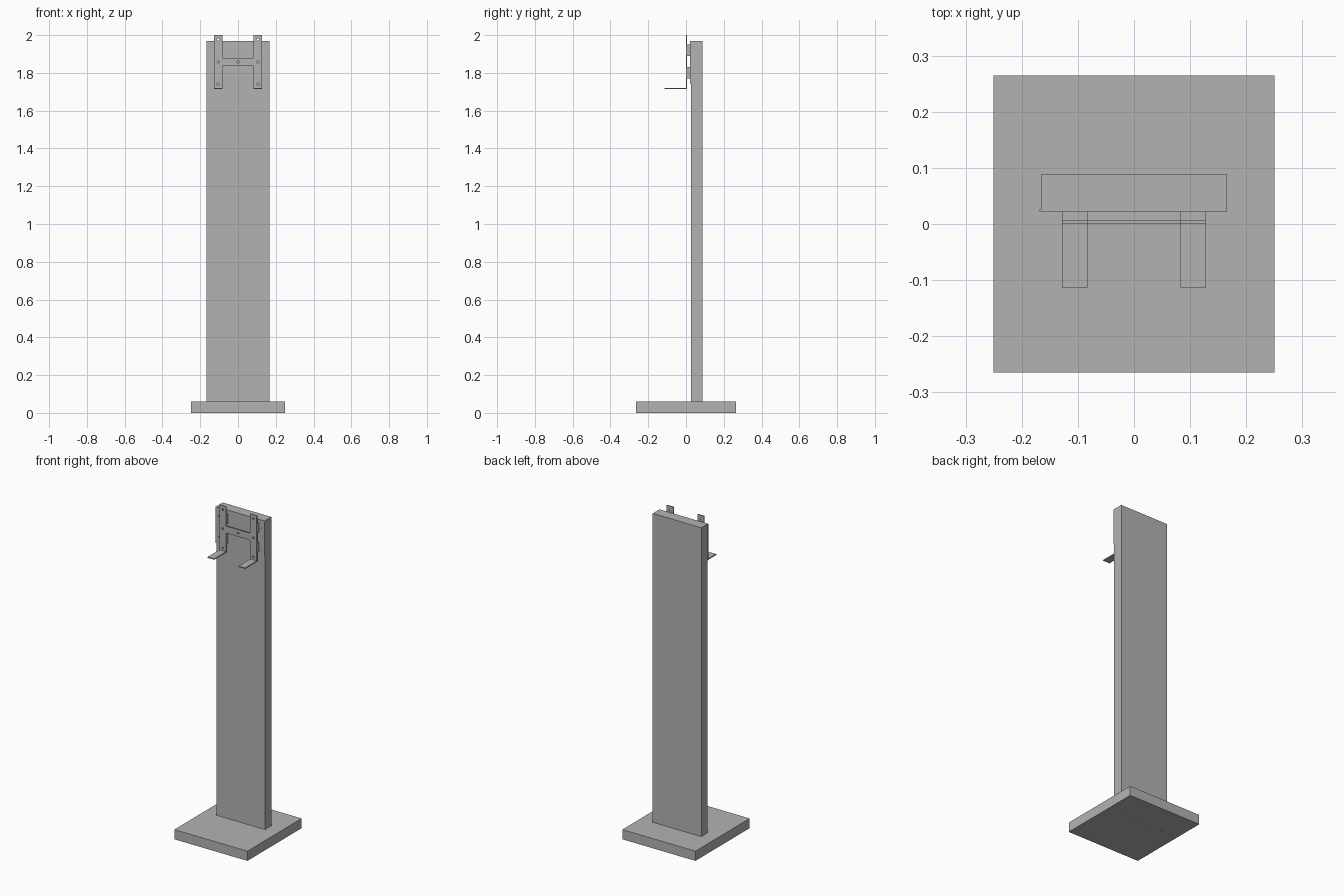
import bpy
import bmesh
import math
from mathutils import Matrix

old = bpy.data.objects.get("Cube")
if old:
    bpy.data.objects.remove(old, do_unlink=True)

# One plain grey finish
grey = bpy.data.materials.new("plain_grey")
grey.use_nodes = True
grey.diffuse_color = (0.45, 0.45, 0.45, 1)
grey.node_tree.nodes["Principled BSDF"].inputs["Base Color"].default_value = (0.45, 0.45, 0.45, 1)


def finish(name, bm):
    bmesh.ops.recalc_face_normals(bm, faces=bm.faces)
    mesh = bpy.data.meshes.new(name)
    bm.to_mesh(mesh)
    bm.free()
    mesh.materials.append(grey)
    obj = bpy.data.objects.new(name, mesh)
    bpy.context.collection.objects.link(obj)
    return obj


def box(name, x, y, z):
    """Box from (min, max) pairs."""
    bm = bmesh.new()
    bmesh.ops.create_cube(bm, size=1)
    for v in bm.verts:
        v.co = [r[0] + (c + 0.5) * (r[1] - r[0]) for c, r in zip(v.co, (x, y, z))]
    return finish(name, bm)


def plate(name, outline, y0, y1):
    """Extrude an x-z outline from y0 to y1."""
    bm = bmesh.new()
    face = bm.faces.new([bm.verts.new((x, y0, z)) for x, z in outline])
    ext = bmesh.ops.extrude_face_region(bm, geom=[face])
    for v in ext["geom"]:
        if isinstance(v, bmesh.types.BMVert):
            v.co.y = y1
    return finish(name, bm)


def drill(obj, centres, radius, depth, along_y=True):
    """Cut round screw holes at the centres."""
    bm = bmesh.new()
    turn = Matrix.Rotation(math.pi / 2, 4, 'X') if along_y else Matrix()
    for c in centres:
        bmesh.ops.create_cone(bm, cap_ends=True, segments=16, radius1=radius,
                              radius2=radius, depth=depth,
                              matrix=Matrix.Translation(c) @ turn)
    cutter = finish("hole_cutter", bm)
    cutter.hide_render = True
    mod = obj.modifiers.new("holes", 'BOOLEAN')
    mod.operation = 'DIFFERENCE'
    mod.solver = 'EXACT'
    mod.object = cutter
    bpy.context.view_layer.objects.active = obj
    bpy.ops.object.modifier_apply(modifier=mod.name)
    bpy.data.objects.remove(cutter, do_unlink=True)


# Base with four screw holes underneath
base = box("base", (-0.25, 0.25), (-0.265, 0.265), (0, 0.06))
drill(base, [(x, 0.075, 0) for x in (-0.14, -0.05, 0.05, 0.14)], 0.006, 0.03, False)

# Upright board and thin mounting plate on its front
box("column", (-0.166, 0.166), (0.026, 0.088), (0.06, 1.97))
mount = box("mounting_plate", (-0.168, 0.166), (0.022, 0.026), (1.745, 1.97))
drill(mount, [(s * 0.147, 0.022, z) for s in (-1, 1) for z in (1.79, 1.92)], 0.005, 0.004)

# H-shaped bracket
inner, outer = 0.083, 0.128
low, bar_low, bar_high, top = 1.715, 1.837, 1.88, 2.0
half = [(inner, bar_low), (inner, low), (outer, low),
        (outer, top), (inner, top), (inner, bar_high)]
bracket = plate("h_bracket", half + [(-x, z) for x, z in reversed(half)], 0, 0.006)
holes = [(s * 0.105, 0.003, z) for s in (-1, 1) for z in (1.74, 1.858, 1.976)]
drill(bracket, holes + [(0, 0.003, 1.858)], 0.006, 0.03)

# Spacers and shelf lips on both sides
for side, s in (("right", -1), ("left", 1)):
    xs = sorted((s * inner, s * outer))
    box(side + "_lip", xs, (-0.113, 0), (low, low + 0.006))
    box(side + "_upper_spacer", xs, (0.006, 0.022), (1.89, 1.95))
    box(side + "_lower_spacer", xs, (0.006, 0.022), (1.77, 1.83))
